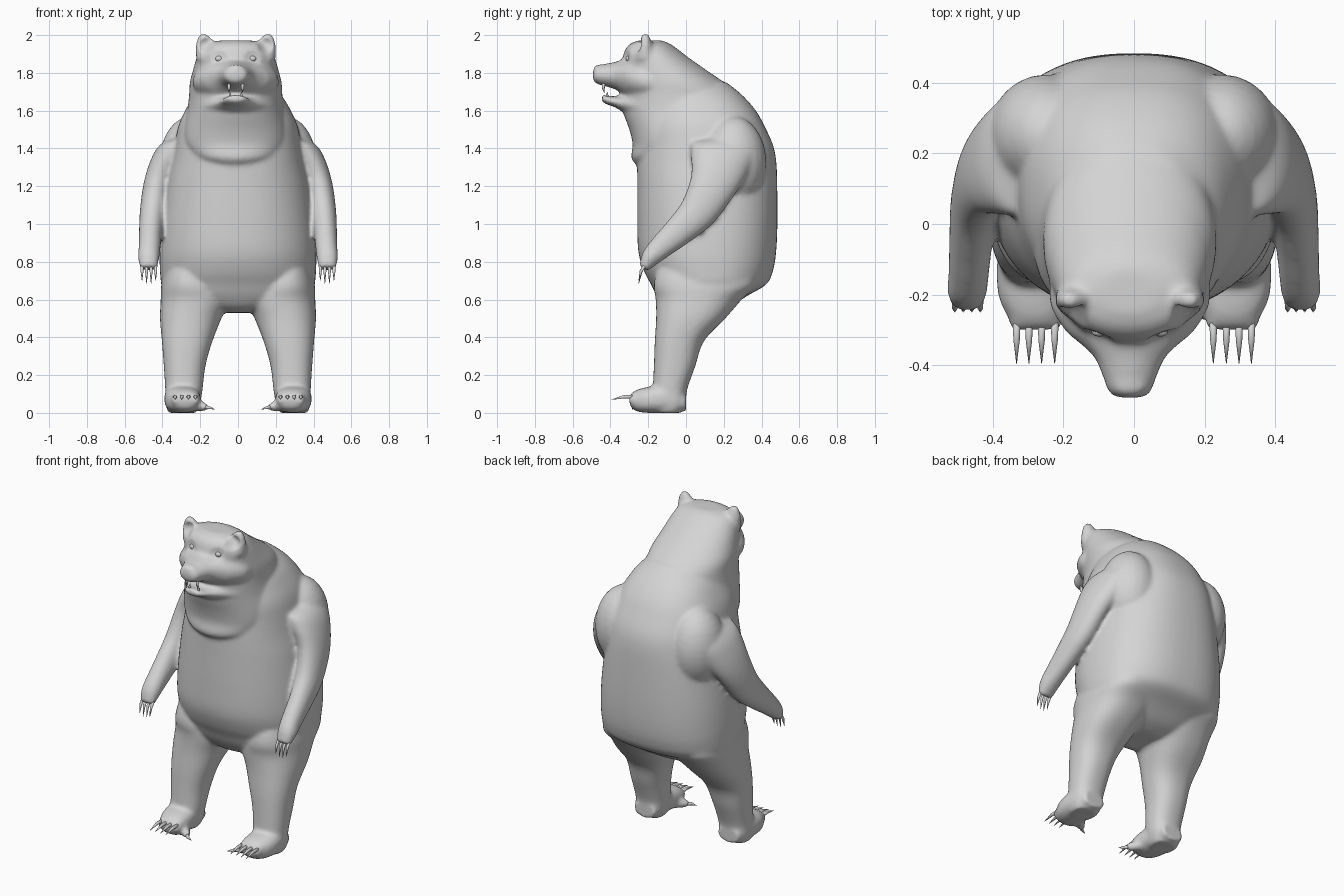
import bpy, bmesh, math
from mathutils import Vector, Matrix

if "Cube" in bpy.data.objects:
    bpy.data.objects.remove(bpy.data.objects["Cube"])

fur = bpy.data.materials.new("plain_grey")
fur.diffuse_color = (0.66, 0.66, 0.66, 1)
fur.use_nodes = True
fur.node_tree.nodes["Principled BSDF"].inputs["Base Color"].default_value = fur.diffuse_color
X, Y, Z = Vector((1, 0, 0)), Vector((0, 1, 0)), Vector((0, 0, 1))


def smooth_rings(rings, k=4):
    """Catmull-Rom steps between the given rings."""
    out, m = [], len(rings) - 1
    for i in range(m):
        q = [rings[max(0, min(m, i + d))] for d in (-1, 0, 1, 2)]
        for s in range(k):
            t = s / k
            w = (-.5 * t + t * t - .5 * t ** 3, 1 - 2.5 * t * t + 1.5 * t ** 3,
                 .5 * t + 2 * t * t - 1.5 * t ** 3, -.5 * t * t + .5 * t ** 3)
            out.append(tuple(sum((q[j][e] * w[j] for j in range(4)), Vector()) for e in range(3)))
    return out + [rings[-1]]


def loft(bm, rings, n=64, p=(2.0, 2.0), fine=True):
    """Closed skin over rings of (centre, half axis u, half axis v); p = roundness of -v and +v side."""
    loops = []
    for c, u, v in (smooth_rings(rings) if fine else rings):
        loop = []
        for i in range(n):
            a = 2 * math.pi * i / n
            ca, sa = math.cos(a), math.sin(a)
            e = 2 / p[sa > 0]
            loop.append(bm.verts.new(c + u * math.copysign(abs(ca) ** e, ca)
                                     + v * math.copysign(abs(sa) ** e, sa)))
        loops.append(loop)
    for a, b in zip(loops, loops[1:]):
        for i in range(n):
            j = (i + 1) % n
            bm.faces.new((a[i], a[j], b[j], b[i]))
    bm.faces.new(loops[0])
    bm.faces.new(loops[-1])


def level(z, x0, x1, y0, y1):
    return (Vector(((x0 + x1) / 2, (y0 + y1) / 2, z)), X * (x1 - x0) / 2, Y * (y1 - y0) / 2)


def upright(y, z0, z1, x0, x1):
    return (Vector(((x0 + x1) / 2, y, (z0 + z1) / 2)), X * (x1 - x0) / 2, Z * (z1 - z0) / 2)


def flip(rings, s):
    return [(Vector((c.x * s, c.y, c.z)), u, v) for c, u, v in rings]


def tube(bm, pts, n=10):
    """Tapered tube through (x, y, z, radius)."""
    rings = []
    for i, q in enumerate(pts):
        t = Vector(pts[min(i + 1, len(pts) - 1)][:3]) - Vector(pts[max(i - 1, 0)][:3])
        t.normalize()
        u = t.cross(Z if abs(t.z) < 0.8 else X).normalized()
        rings.append((Vector(q[:3]), u * q[3], t.cross(u) * q[3]))
    loft(bm, rings, n, fine=False)


def ball(bm, c, r):
    m = Matrix.Translation(c) @ Matrix.Diagonal((*r, 1))
    bmesh.ops.create_uvsphere(bm, u_segments=24, v_segments=16, radius=1, matrix=m)


def finish(name, bm):
    bmesh.ops.recalc_face_normals(bm, faces=bm.faces)
    me = bpy.data.meshes.new(name)
    bm.to_mesh(me)
    bm.free()
    me.materials.append(fur)
    ob = bpy.data.objects.new(name, me)
    bpy.context.collection.objects.link(ob)
    me.polygons.foreach_set("use_smooth", [True] * len(me.polygons))
    return ob


bm = bmesh.new()
H = -0.012  # the head sits slightly off centre

# torso: height, front, back, half width
loft(bm, [level(z, -w, w, f, b) for z, f, b, w in (
    (.53, -.05, .16, .08), (.56, -.11, .235, .24), (.62, -.155, .325, .375), (.68, -.185, .425, .405),
    (.75, -.222, .46, .413), (.85, -.252, .477, .415), (1.0, -.258, .484, .405),
    (1.2, -.258, .483, .378), (1.33, -.258, .478, .35), (1.42, -.25, .46, .335),
    (1.52, -.24, .415, .315), (1.60, -.22, .37, .28), (1.68, -.2, .30, .23),
    (1.75, -.15, .215, .15))], p=(2.2, 2.4))

# bib, neck and skull
loft(bm, [level(z, H - w, H + w, f, b) for z, f, b, w in (
    (1.31, -.26, -.1, .10), (1.35, -.29, 0, .20), (1.42, -.282, .1, .26),
    (1.5, -.30, .2, .272), (1.6, -.335, .3, .257), (1.68, -.335, .27, .247),
    (1.75, -.325, .2, .243), (1.82, -.335, .1, .225), (1.88, -.335, .015, .208),
    (1.93, -.318, -.05, .185), (1.957, -.29, -.09, .15), (1.972, -.25, -.13, .08))], p=(2.1, 2.0))

# muzzle and lower jaw
for part in (((-.12, 1.64, 1.84, .22), (-.22, 1.64, 1.87, .228), (-.30, 1.665, 1.872, .185),
              (-.34, 1.69, 1.867, .14), (-.38, 1.715, 1.857, .1),
              (-.44, 1.732, 1.845, .074), (-.478, 1.744, 1.832, .06), (-.493, 1.765, 1.81, .036)),
             ((-.12, 1.52, 1.69, .2), (-.22, 1.54, 1.69, .2), (-.30, 1.58, 1.685, .145),
              (-.34, 1.597, 1.68, .11), (-.38, 1.62, 1.675, .085),
              (-.42, 1.633, 1.682, .066), (-.447, 1.648, 1.684, .04))):
    loft(bm, [upright(y, a, b, H - w, H + w) for y, a, b, w in part])

arm = ((.13, .17, 1.54, .07, .09), (.23, .20, 1.48, .10, .14), (.305, .20, 1.41, .115, .175),
       (.365, .18, 1.32, .103, .16), (.425, .14, 1.2, .077, .125), (.45, .06, 1.06, .07, .10),
       (.462, -.04, .96, .062, .08), (.468, -.13, .88, .058, .064), (.473, -.19, .82, .056, .05),
       (.473, -.225, .765, .045, .026))
leg = [level(*r) for r in (
    (.88, .17, .32, -.06, .28), (.78, .13, .375, -.14, .35), (.68, .085, .405, -.17, .37),
    (.6, .045, .409, -.16, .295), (.5, .088, .413, -.158, .208),
    (.38, .135, .403, -.165, .095), (.25, .172, .393, -.17, .05), (.12, .188, .385, -.175, .005),
    (.05, .2, .384, -.17, 0), (0, .22, .37, -.16, -.03))]
foot = [upright(*r) for r in (
    (0, .01, .1, .22, .36), (-.1, 0, .15, .203, .388), (-.2, 0, .137, .197, .385),
    (-.26, .008, .122, .203, .36), (-.295, .03, .10, .225, .335))]
toes = (.225, .262, .298, .333)

for s in (-1, 1):
    # arm, its section following the bend
    rings = []
    for i, (x, y, z, a, b) in enumerate(arm):
        t = Vector(arm[min(i + 1, 9)][:3]) - Vector(arm[max(i - 1, 0)][:3])
        rings.append((Vector((x * s, y, z)), X * a, Vector((0, -t.z, t.y)).normalized() * b))
    loft(bm, rings, p=(2.1, 2.1))
    # shoulder blade
    ball(bm, (s * .25, .25, 1.33), (.165, .175, .24))
    # leg, foot, toes and inner toe
    loft(bm, flip(leg, s), p=(2.3, 2.4))
    loft(bm, flip(foot, s), p=(2.5, 2.5))
    for x in toes:
        ball(bm, (s * x, -.275, .07), (.021, .03, .032))
    tube(bm, ((s * .23, -.20, .04, .03), (s * .19, -.245, .034, .027), (s * .165, -.265, .03, .018)), 12)
    # ear, leaning outward to a blunt tip
    loft(bm, [level(z, H + s * x - w, H + s * x + w, -.215 - d, -.215 + d) for z, x, w, d in (
        (1.87, .145, .065, .06), (1.92, .15, .062, .046), (1.96, .16, .05, .034),
        (1.99, .168, .032, .024), (2.008, .172, .014, .014))])
# nose pad
ball(bm, (H, -.46, 1.812), (.054, .032, .034))

# melt the parts into one smooth skin
body = finish("bear_body", bm)
bpy.context.view_layer.objects.active = body
body.select_set(True)
m = body.modifiers.new("merge", 'REMESH')
m.mode, m.voxel_size, m.use_smooth_shade = 'VOXEL', 0.011, True
m2 = body.modifiers.new("soften", 'SMOOTH')
m2.factor, m2.iterations = 0.5, 10
bpy.ops.object.modifier_apply(modifier="merge")
bpy.ops.object.modifier_apply(modifier="soften")

# hollow the ears and eye sockets
for v in body.data.vertices:
    for s in (-1, 1):
        for x, z, r, d, back in ((.157, 1.945, .042, .024, -.22), (.088, 1.875, .045, .01, -.2)):
            k = math.hypot(v.co.x - H - s * x, v.co.z - z) / r
            if k < 1 and v.co.y < back:
                v.co.y += d * (1 - k * k)
body.data.update()
if not body.data.materials:
    body.data.materials.append(fur)
body.data.polygons.foreach_set("use_smooth", [True] * len(body.data.polygons))

# eyes, seated on the face
bm = bmesh.new()
for s in (-1, 1):
    x = H + s * .088
    hit, loc, _, _ = body.ray_cast(Vector((x, -1, 1.875)), Y)
    ball(bm, (x, (loc.y if hit else -.3) + .006, 1.875), (.02, .014, .016))
finish("eyes", bm)

# fangs
bm = bmesh.new()
for s in (-1, 1):
    x = H + s * .036
    tube(bm, ((x, -.435, 1.75, .010), (x, -.438, 1.72, .008), (x, -.432, 1.695, .001)))
    x = H + s * .03
    tube(bm, ((x, -.415, 1.665, .008), (x, -.418, 1.685, .006), (x, -.414, 1.70, .001)))
finish("fangs", bm)

# claws
bm = bmesh.new()
for s in (-1, 1):
    for x in toes:
        tube(bm, ((s * x, -.26, .085, .012), (s * x, -.33, .085, .009), (s * x, -.395, .07, .001)))
    tube(bm, ((s * .18, -.25, .03, .012), (s * .155, -.275, .028, .009), (s * .125, -.285, .02, .001)))
finish("foot_claws", bm)
bm = bmesh.new()
for s in (-1, 1):
    for i in range(4):
        x, e = s * (.436 + .024 * i), .015 * (i % 3 == 0)
        tube(bm, ((x, -.205, .80, .010), (x, -.238, .75, .008), (x, -.25, .685 + e, .001)))
finish("hand_claws", bm)
